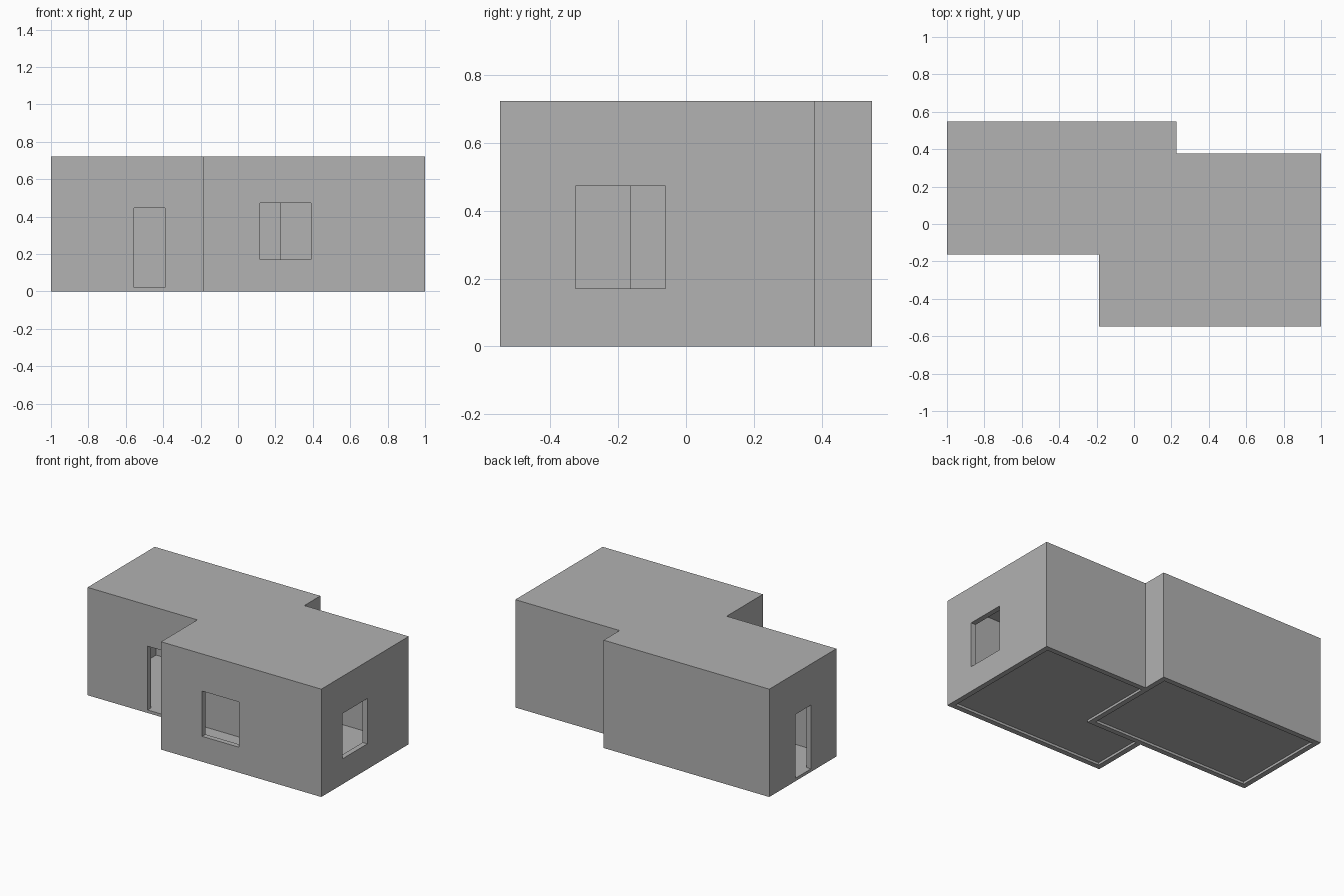
import bpy
import bmesh

if "Cube" in bpy.data.objects:
    bpy.data.objects.remove(bpy.data.objects["Cube"], do_unlink=True)

# Plan dimensions: two overlapping rectangular rooms
LX0, LX1, LY0, LY1 = -1.0, 0.227, -0.163, 0.547    # left room
RX0, RX1, RY0, RY1 = -0.187, 1.0, -0.547, 0.378    # right room
HEIGHT, WALL, ROOF = 0.722, 0.035, 0.02
UNDER, FLOOR = 0.016, 0.02                         # floor slab bottom and top

# Plaster grey
grey = bpy.data.materials.new("plaster_grey")
grey.use_nodes = True
colour = (0.445, 0.445, 0.445, 1)
grey.diffuse_color = colour
grey.node_tree.nodes["Principled BSDF"].inputs["Base Color"].default_value = colour


def prism(name, outline, z0, z1):
    """Extrude a plan outline between two heights."""
    bm = bmesh.new()
    face = bm.faces.new([bm.verts.new((x, y, z0)) for x, y in outline])
    side = bmesh.ops.extrude_face_region(bm, geom=[face])["geom"]
    for v in side:
        if isinstance(v, bmesh.types.BMVert):
            v.co.z = z1
    bmesh.ops.recalc_face_normals(bm, faces=bm.faces)
    mesh = bpy.data.meshes.new(name)
    bm.to_mesh(mesh)
    bm.free()
    mesh.materials.append(grey)
    obj = bpy.data.objects.new(name, mesh)
    bpy.context.collection.objects.link(obj)
    return obj


def rect(x0, x1, y0, y1):
    return [(x0, y0), (x1, y0), (x1, y1), (x0, y1)]


def cut(target, outline, z0, z1):
    """Subtract a prism from the target and discard the cutter."""
    cutter = prism("cutter", outline, z0, z1)
    cutter.hide_render = True
    mod = target.modifiers.new("cut", "BOOLEAN")
    mod.operation, mod.solver, mod.object = "DIFFERENCE", "EXACT", cutter
    bpy.context.view_layer.update()
    graph = bpy.context.evaluated_depsgraph_get()
    result = bpy.data.meshes.new_from_object(target.evaluated_get(graph))
    target.modifiers.clear()
    target.data = result
    bpy.data.objects.remove(cutter, do_unlink=True)


# Solid block over the joined footprint
house = prism("house_shell", [
    (LX0, LY0), (RX0, LY0), (RX0, RY0), (RX1, RY0),
    (RX1, RY1), (LX1, RY1), (LX1, LY1), (LX0, LY1)], 0, HEIGHT)

# Room interiors and the shallow recesses under the floors
left_room = rect(LX0 + WALL, LX1 - WALL, LY0 + WALL, LY1 - WALL)
right_room = [
    (RX0 + WALL, RY0 + WALL), (RX1 - WALL, RY0 + WALL),
    (RX1 - WALL, RY1 - WALL), (LX1, RY1 - WALL),
    (LX1, LY0), (RX0 + WALL, LY0)]
for room in (left_room, right_room):
    cut(house, room, FLOOR, HEIGHT - ROOF)
    cut(house, room, -0.1, UNDER)

# Doors of the left room: front and outer side
OUT, IN = 0.05, WALL + 0.02
cut(house, rect(-0.555, -0.39, LY0 - OUT, LY0 + IN), FLOOR, 0.447)
cut(house, rect(LX0 - OUT, LX0 + IN, 0.105, 0.27), FLOOR, 0.447)

# Windows of the right room: front and outer side
cut(house, rect(0.118, 0.39, RY0 - OUT, RY0 + IN), 0.17, 0.473)
cut(house, rect(RX1 - IN, RX1 + OUT, -0.325, -0.06), 0.17, 0.473)

# Flat shading, one colour
house.data.materials.clear()
house.data.materials.append(grey)
for poly in house.data.polygons:
    poly.material_index = 0
    poly.use_smooth = False
